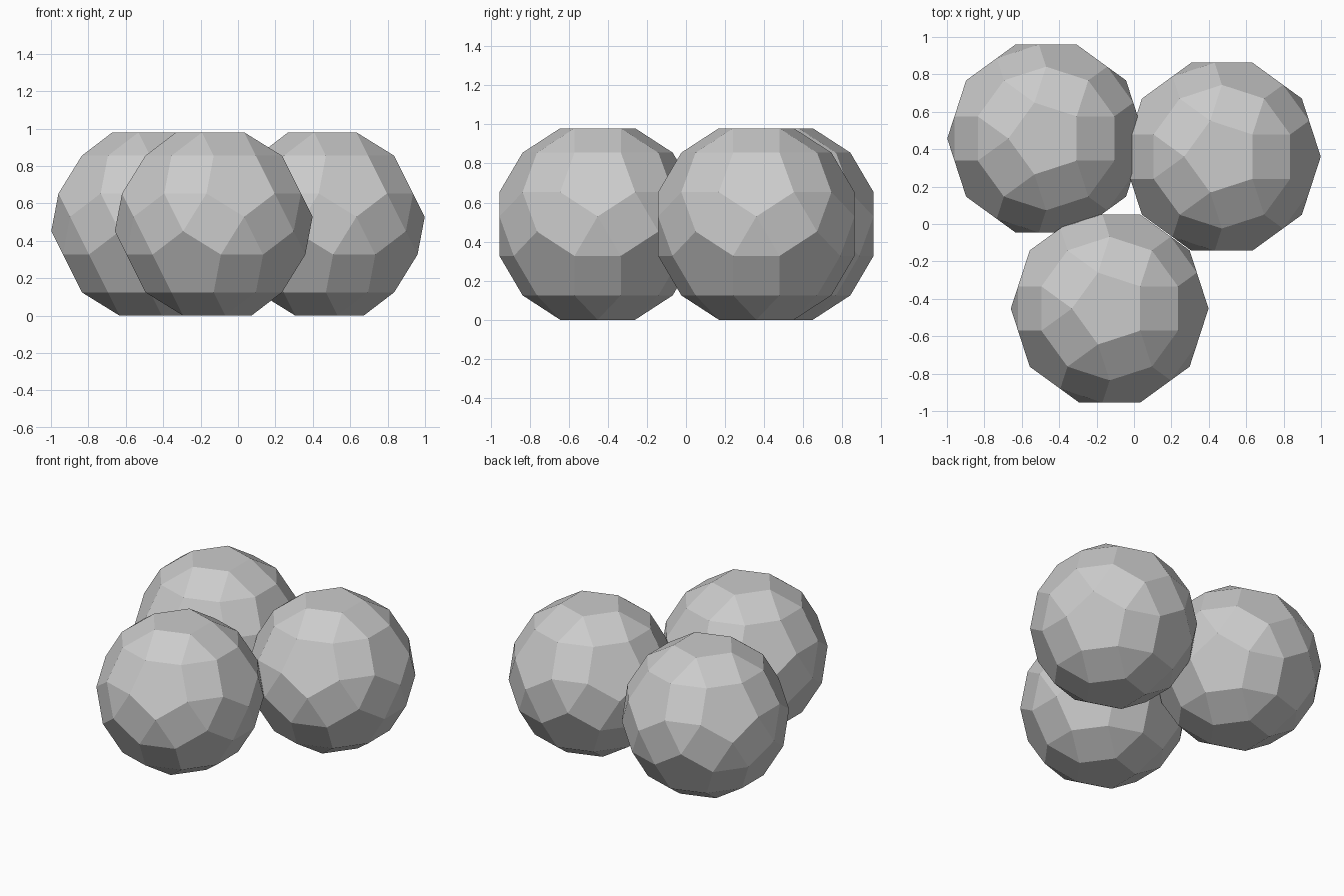
import bpy
import bmesh
from mathutils import Vector

if "Cube" in bpy.data.objects:
    bpy.data.objects.remove(bpy.data.objects["Cube"], do_unlink=True)

EDGE = 0.2373            # edge length of every face
PENT_DIST = 2.0646       # centre to pentagon face, in edges
PENT_RADIUS = 0.8507     # pentagon centre to corner, in edges

grey = bpy.data.materials.new("light grey")
grey.use_nodes = True
colour = (0.6, 0.6, 0.6, 1)
grey.diffuse_color = colour
grey.node_tree.nodes["Principled BSDF"].inputs["Base Color"].default_value = colour


def ball_mesh():
    """Solid of pentagons, squares and triangles, with a pentagon on top."""
    guide = bmesh.new()
    bmesh.ops.create_icosphere(guide, subdivisions=1, radius=1)
    bm = bmesh.new()
    # One pentagon over each guide corner, pointing at the neighbouring faces
    for v in guide.verts:
        axis = v.co.normalized()
        for f in v.link_faces:
            centre = f.calc_center_median()
            out = (centre - axis * centre.dot(axis)).normalized()
            bm.verts.new((axis * PENT_DIST + out * PENT_RADIUS) * EDGE)
    guide.free()
    # Wrap the corners, then merge coplanar triangles into whole faces
    bmesh.ops.convex_hull(bm, input=bm.verts[:])
    bmesh.ops.dissolve_limit(bm, angle_limit=0.03, verts=bm.verts[:], edges=bm.edges[:])
    bmesh.ops.recalc_face_normals(bm, faces=bm.faces[:])
    mesh = bpy.data.meshes.new("faceted_ball")
    bm.to_mesh(mesh)
    bm.free()
    mesh.materials.append(grey)
    return mesh


# Three touching balls resting on the ground
mesh = ball_mesh()
places = {
    "back_right_ball": (-0.47, 0.457),
    "back_left_ball": (0.47, 0.36),
    "front_ball": (-0.13, -0.452),
}
for name, (x, y) in places.items():
    ball = bpy.data.objects.new(name, mesh)
    ball.location = Vector((x, y, PENT_DIST * EDGE))
    bpy.context.collection.objects.link(ball)
